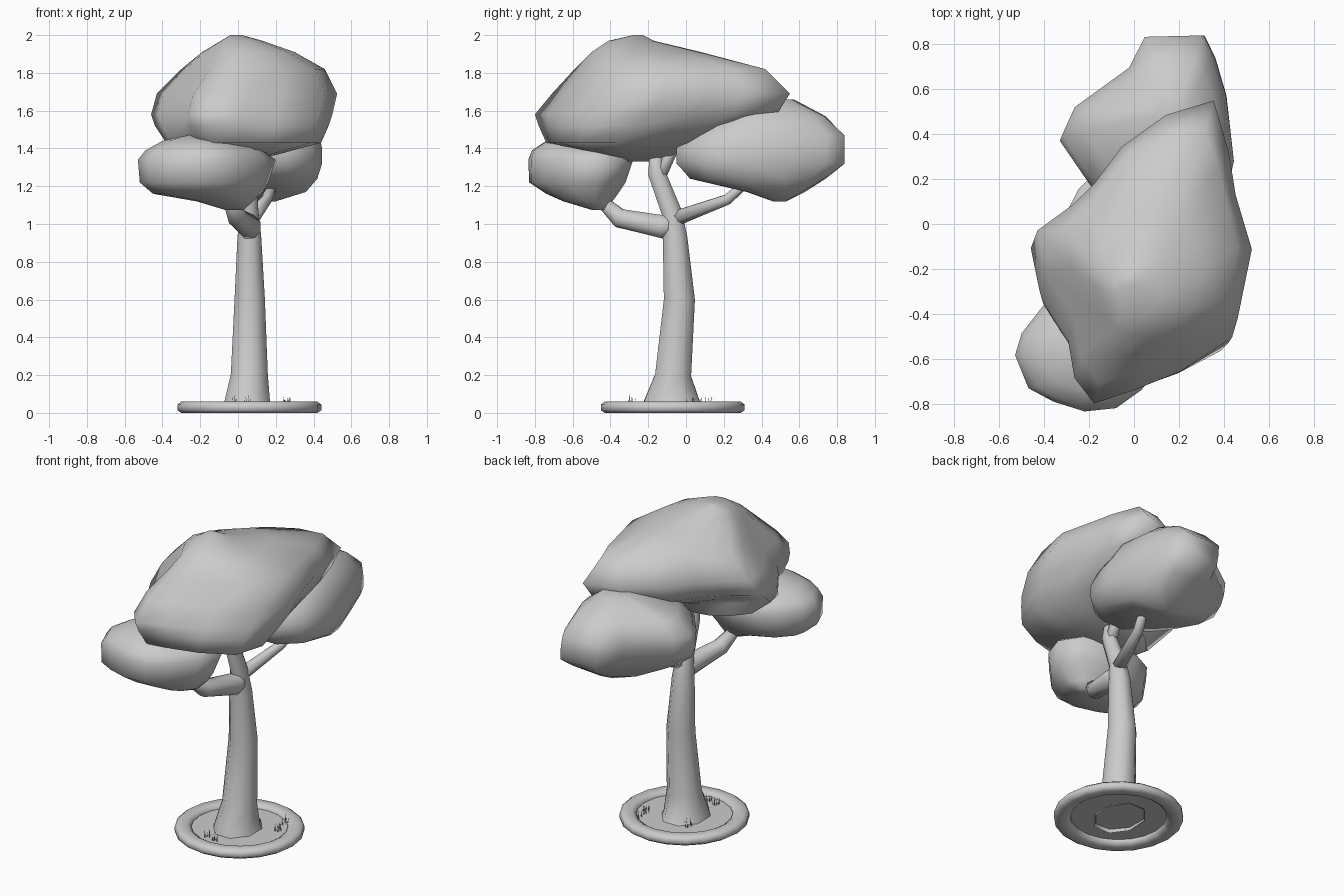
import bpy, bmesh, math, random
from mathutils import Vector

if "Cube" in bpy.data.objects:
    bpy.data.objects.remove(bpy.data.objects["Cube"])

random.seed(4)


def loft(name, rings, cap_start=True, cap_end=True, closed=False, angle=None):
    """Skin a list of equal-length point loops."""
    bm = bmesh.new()
    vs = [[bm.verts.new(p) for p in ring] for ring in rings]
    n = len(vs[0])
    pairs = list(zip(vs, vs[1:])) + ([(vs[-1], vs[0])] if closed else [])
    for a, b in pairs:
        for i in range(n):
            j = (i + 1) % n
            bm.faces.new((a[i], a[j], b[j], b[i]))
    if cap_start and not closed:
        bm.faces.new(vs[0][::-1])
    if cap_end and not closed:
        bm.faces.new(vs[-1])
    bmesh.ops.recalc_face_normals(bm, faces=bm.faces)
    return finish(name, bm, angle)


def finish(name, bm, angle=None):
    me = bpy.data.meshes.new(name)
    bm.to_mesh(me)
    bm.free()
    ob = bpy.data.objects.new(name, me)
    bpy.context.collection.objects.link(ob)
    for p in me.polygons:
        p.use_smooth = True
    if angle:
        bpy.ops.object.select_all(action='DESELECT')
        ob.select_set(True)
        bpy.context.view_layer.objects.active = ob
        bpy.ops.object.shade_smooth_by_angle(angle=math.radians(angle))
    return ob


def unit_box(pts):
    """Stretch 2D points to the box -1..1."""
    xs, ys = [p[0] for p in pts], [p[1] for p in pts]
    return [Vector((2 * (x - min(xs)) / (max(xs) - min(xs)) - 1,
                    2 * (y - min(ys)) / (max(ys) - min(ys)) - 1)) for x, y in pts]


def blob(name, plan, levels):
    """Foliage: plan outline fitted to a box (x0,x1,y0,y1) per height, rounder where narrow."""
    base = unit_box(plan)
    widest = max(l[2] - l[1] for l in levels)
    rings = []
    for z, x0, x1, y0, y1 in levels:
        w = min(1, 1.3 * (1 - (x1 - x0) / widest))
        shape = unit_box([p.lerp(p.normalized(), w) for p in base])
        rings.append([((x0 + x1) / 2 + p.x * (x1 - x0) / 2,
                       (y0 + y1) / 2 + p.y * (y1 - y0) / 2, z) for p in shape])
    return loft(name, rings)


def tube(name, path, sides=8, cap_start=True):
    """Tapered limb along (x, y, z, rx, ry) points."""
    pts = [Vector(p[:3]) for p in path]
    rings = []
    for i, p in enumerate(path):
        t = (pts[min(i + 1, len(pts) - 1)] - pts[max(i - 1, 0)]).normalized()
        u = Vector((1, 0, 0))
        u = (u - t * u.dot(t)).normalized()
        v = t.cross(u)
        rx, ry = p[3], p[-1]
        rings.append([pts[i] + u * rx * math.cos(a) + v * ry * math.sin(a)
                      for a in (2 * math.pi * (k + .5) / sides for k in range(sides))])
    return loft(name, rings, cap_start=cap_start)


# Rounded planter rim and soil
cx, cy = 0.06, -0.07
profile = [(.285, .018), (.31, .0), (.36, 0), (.381, .014), (.381, .044), (.36, .06), (.31, .06), (.285, .045)]


def circle(r, z, n=20):
    return [(cx + r * math.cos(2 * math.pi * k / n), cy + r * math.sin(2 * math.pi * k / n), z) for k in range(n)]


loft("base_rim", [circle(r, z) for r, z in profile], closed=True)
bm = bmesh.new()
bm.faces.new([bm.verts.new(p) for p in circle(.3, .035)])
finish("soil", bm)

# Trunk and branches
tube("trunk", [(.05, -.072, .02, .145, .175), (.05, -.074, .06, .13, .16), (.06, -.068, .2, .106, .103),
               (.062, -.035, .6, .087, .089), (.06, -.058, .93, .068, .07),
               (.06, -.075, 1.06, .052, .058), (.06, -.155, 1.27, .042, .05),
               (.05, -.17, 1.45, .02, .02)], cap_start=False)
tube("branch_fork", [(.06, -.15, 1.23, .035), (.06, -.09, 1.36, .033), (.06, -.02, 1.47, .02)], 6)
tube("branch_front", [(.06, -.05, 1.0, .05), (.06, -.12, .985, .066), (0, -.35, 1.03, .054), (-.06, -.48, 1.15, .028)])
tube("branch_back", [(.062, -.08, 1.02, .045), (.15, .22, 1.13, .03), (.2, .34, 1.24, .025)])

# Foliage masses
blob("foliage_top",
     [(.35, .55), (.13, .48), (-.07, .33), (-.2, .15), (-.3, .05), (-.46, -.07), (-.42, -.27),
      (-.29, -.5), (-.26, -.68), (-.17, -.8), (.03, -.73), (.22, -.65), (.46, -.49), (.525, -.16),
      (.45, .1), (.42, .3)],
     [(1.33, -.18, .02, -.33, -.18), (1.365, -.3, .2, -.48, -.06), (1.43, -.38, .44, -.74, .02),
      (1.52, -.44, .48, -.78, .3), (1.58, -.46, .5, -.8, .48), (1.69, -.43, .525, -.71, .55),
      (1.82, -.3, .46, -.59, .42), (1.91, -.19, .3, -.5, .08), (1.97, -.09, .13, -.41, -.17),
      (2.0, -.04, .02, -.28, -.23)])
blob("foliage_front",
     [(-.4, -.35), (-.5, -.48), (-.53, -.58), (-.47, -.73), (-.36, -.79), (-.22, -.835), (-.08, -.82),
      (.03, -.74), (.15, -.6), (.2, -.45), (.12, -.32), (-.1, -.27), (-.28, -.29)],
     [(1.075, -.07, .03, -.5, -.43), (1.12, -.22, .08, -.65, -.39), (1.16, -.45, .12, -.74, -.36),
      (1.22, -.52, .16, -.83, -.32), (1.34, -.53, .2, -.835, -.28), (1.39, -.49, .13, -.815, -.32),
      (1.44, -.4, 0, -.74, -.4), (1.47, -.27, -.18, -.62, -.5)])
blob("foliage_back",
     [(.05, .83), (.31, .84), (.36, .74), (.41, .57), (.445, .28), (.4, .08), (.25, -.05), (.05, -.04),
      (-.12, .08), (-.2, .18), (-.33, .37), (-.27, .5), (-.02, .68)],
     [(1.12, .13, .2, .46, .53), (1.17, -.02, .36, .32, .63), (1.24, -.2, .42, .02, .74),
      (1.32, -.3, .445, -.05, .84), (1.4, -.33, .445, -.05, .84), (1.47, -.32, .43, 0, .84),
      (1.57, -.22, .38, .12, .74), (1.66, .08, .25, .4, .57)])

# Grass tufts: thin triangular blades
bm = bmesh.new()
for tx, ty in [(-.01, -.29), (.05, -.31), (.26, .05), (.25, .12), (-.05, .06), (.27, .02)]:
    for k in range(6):
        a = random.uniform(0, 2 * math.pi)
        x, y = tx + random.uniform(-.02, .02), ty + random.uniform(-.02, .02)
        dx, dy = .004 * math.cos(a), .004 * math.sin(a)
        tip = (x - dy * 2, y + dx * 2, random.uniform(.065, .1))
        bm.faces.new([bm.verts.new(p) for p in ((x - dx, y - dy, .035), (x + dx, y + dy, .035), tip)])
finish("grass", bm)
